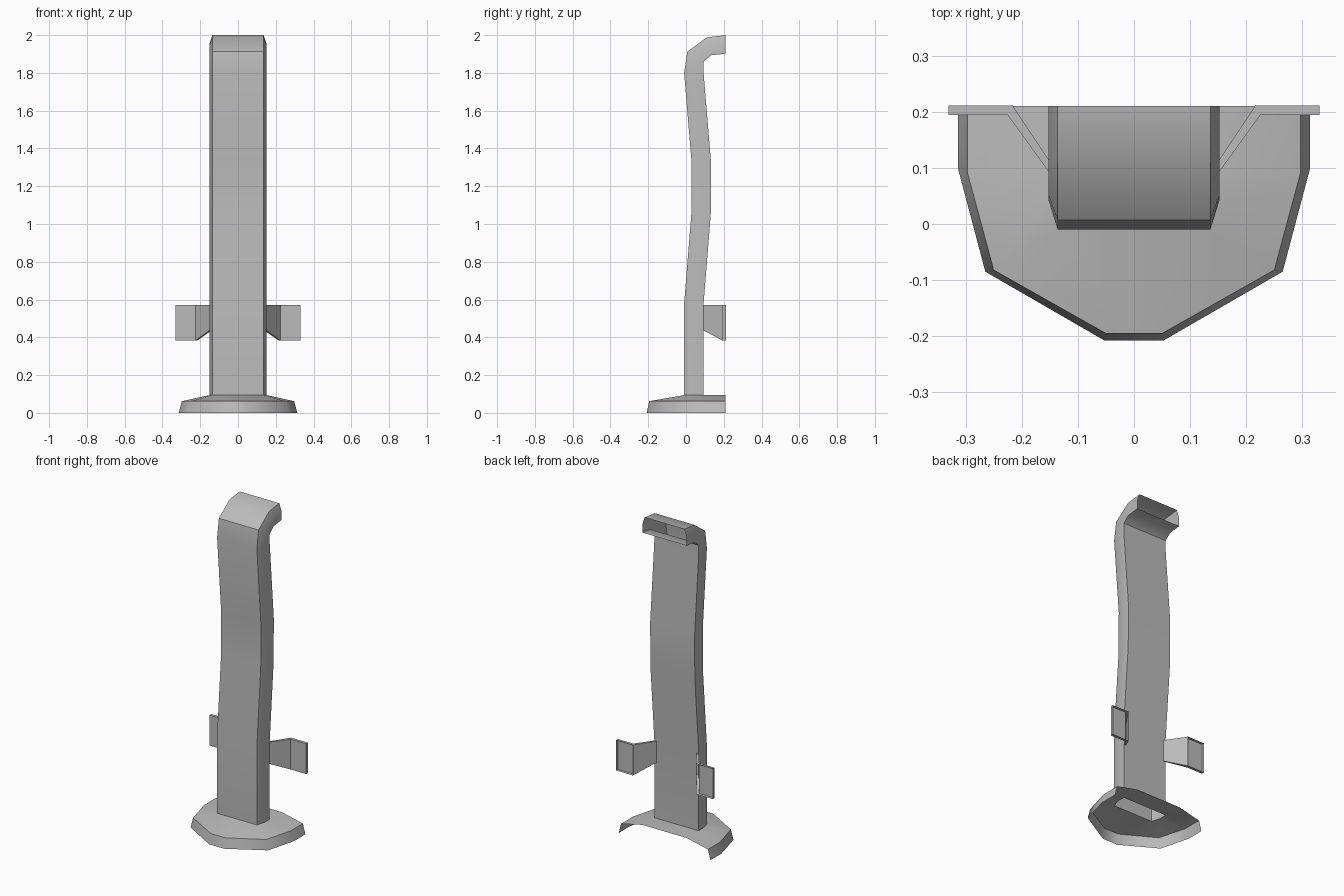
import bpy, bmesh
from math import radians
from mathutils import Vector

if "Cube" in bpy.data.objects:
    bpy.data.objects.remove(bpy.data.objects["Cube"])

# Mid grey finish shared by all parts
grey = bpy.data.materials.new("mid_grey")
grey.diffuse_color = (.5, .5, .5, 1)
grey.use_nodes = True
grey.node_tree.nodes["Principled BSDF"].inputs["Base Color"].default_value = grey.diffuse_color


def make(name, verts, faces, mirror=True, angle=38, flat=()):
    """Mesh object with outward normals, optionally mirrored across x = 0."""
    me = bpy.data.meshes.new(name)
    me.from_pydata(verts, [], faces)
    bm = bmesh.new()
    bm.from_mesh(me)
    bmesh.ops.recalc_face_normals(bm, faces=bm.faces)
    mid = sum((v.co for v in bm.verts), Vector()) / len(bm.verts)
    mid.x = mid.x if mirror and min(v.co.x for v in bm.verts) > 0.01 else 0
    if sum(f.normal.dot(f.calc_center_median() - mid) * f.calc_area() for f in bm.faces) < 0:
        bmesh.ops.reverse_faces(bm, faces=bm.faces)
    for f in bm.faces:
        f.smooth = f.index not in flat
    bm.to_mesh(me)
    bm.free()
    me.set_sharp_from_angle(angle=radians(angle))
    me.materials.append(grey)
    ob = bpy.data.objects.new(name, me)
    bpy.context.collection.objects.link(ob)
    if mirror:
        mod = ob.modifiers.new("Mirror", 'MIRROR')
        mod.use_clip = True
    return ob


# Hooked post: six-sided section swept along front and back profiles (y, z), open ends
front = [(-.01, .094), (-.01, .577), (.028, 1.05), (.03, 1.32), (-.01, 1.8),
         (.007, 1.912), (.11, 1.988), (.21, 2.0)]
back = [(.093, .094), (.093, .577), (.131, 1.05), (.133, 1.32), (.093, 1.8),
        (.093, 1.86), (.133, 1.893), (.21, 1.902)]
W, M = .136, .152
verts, faces = [], []
for (fy, fz), (by, bz) in zip(front, back):
    my, mz = (fy + by) / 2, (fz + bz) / 2
    verts += [(-W, fy, fz), (W, fy, fz), (M, my, mz),
              (M, by, bz), (-M, by, bz), (-M, my, mz)]
for r in range(len(front) - 1):
    for i in range(6):
        j = (i + 1) % 6
        faces.append((6*r + i, 6*r + j, 6*r + 6 + j, 6*r + 6 + i))
broad = [k for k in range(len(faces)) if k % 3 == 0]
make("post", verts, faces, mirror=False, flat=broad)

# Base: half of a hollow flared foot, open underneath and at the wall side
lower = [(0, -.208), (.052, -.208), (.265, -.085), (.314, .1), (.314, .21)]
upper = [(0, -.195), (.05, -.195), (.25, -.082), (.297, .092), (.297, .21)]
inner = [(0, -.01), (W, -.01), (M, .042), (M, .093), (0, .093), (0, .21), (M, .21)]
verts = ([(x, y, 0) for x, y in lower] + [(x, y, .062) for x, y in upper]
         + [(x, y, .094) for x, y in inner])
faces = [(i, i + 1, i + 6, i + 5) for i in range(4)]
faces += [(5, 6, 11, 10), (6, 7, 11), (7, 8, 12, 11), (8, 13, 12),
          (8, 9, 16, 13), (13, 16, 15, 14)]
make("base", verts, faces, angle=55)

# Wall brackets: slanted arm and flat plate, open on the wall side
near = [(.147, .086), (.225, .194), (.331, .194)]
far = [(.134, .088), (.216, .211), (.331, .211)]
low = [.44, .383, .383]
verts = []
for (ax, ay), (bx, by), z in zip(near, far, low):
    verts += [(ax, ay, z), (ax, ay, .571), (bx, by, .571), (bx, by, z)]
faces = []
for r in range(2):
    for i in range(4):
        if r == 1 and i == 2:
            continue
        j = (i + 1) % 4
        faces.append((4*r + i, 4*r + j, 4*r + 4 + j, 4*r + 4 + i))
faces.append((8, 9, 10, 11))
make("wall_bracket", verts, faces)
